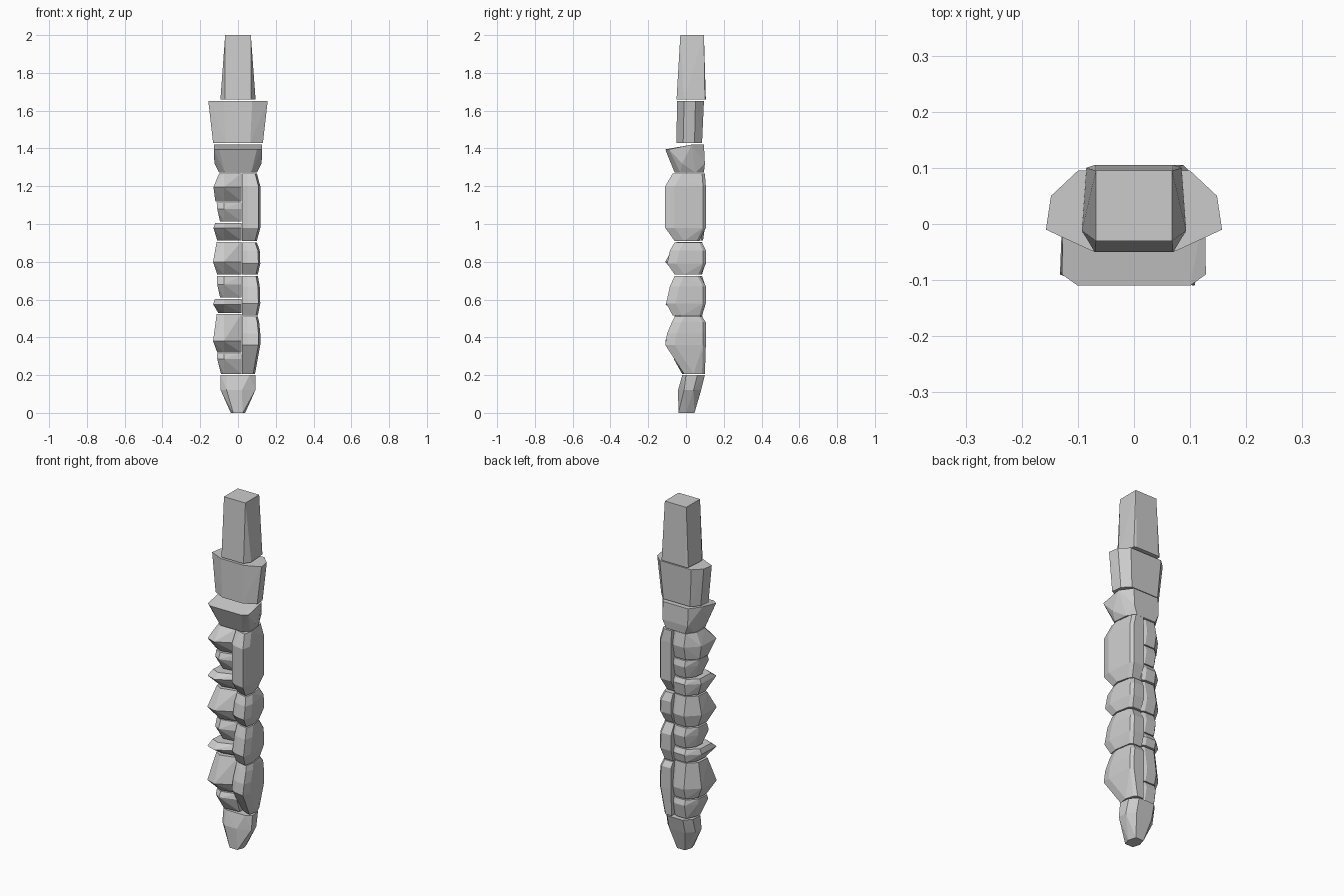
import bpy, bmesh


def hull(name, points):
    """Faceted solid: the convex hull of a few section points."""
    bm = bmesh.new()
    for p in points:
        bm.verts.new(p)
    res = bmesh.ops.convex_hull(bm, input=bm.verts)
    loose = [v for v in bm.verts if not v.link_faces]
    bmesh.ops.delete(bm, geom=loose, context='VERTS')
    bmesh.ops.dissolve_limit(bm, angle_limit=0.03, verts=bm.verts, edges=bm.edges)
    bmesh.ops.recalc_face_normals(bm, faces=bm.faces)
    me = bpy.data.meshes.new(name)
    bm.to_mesh(me)
    bm.free()
    ob = bpy.data.objects.new(name, me)
    bpy.context.collection.objects.link(ob)
    return ob


def mirrored(z, half):
    """Section symmetric about x = 0."""
    return [(s * x, y, z) for x, y in half for s in (1, -1)]


def column_ring(z, xr, yf, yb):
    """Section of a right-hand column block, front to back."""
    return [(0.02, yf + 0.025, z), (0.05, yf + 0.01, z), (xr - 0.01, yf, z),
            (xr, yf + 0.05, z), (xr - 0.015, yb - 0.015, z),
            (xr - 0.03, yb, z), (0.022, yb, z)]


def tooth_ring(z, xl, yf, yb):
    """Section of a left-hand tooth, leaning out to its front left corner."""
    return [(0.018, yf * 0.55, z), (-0.075, yf, z), (xl, yf + 0.02, z),
            (xl + 0.005, 0.04, z), (-0.06, yb, z), (0.0, yb, z), (0.018, yb - 0.01, z)]


# Tapered top block
hull("top_block",
     mirrored(1.66, [(0.07, -0.05), (0.093, -0.012), (0.085, 0.1), (0.07, 0.105)])
     + mirrored(2.0, [(0.068, -0.03), (0.068, 0.095)]))

# Wide shoulder block
hull("shoulder_block",
     mirrored(1.65, [(0.157, -0.01), (0.148, 0.05), (0.1, 0.095), (0.075, -0.048)])
     + mirrored(1.43, [(0.132, -0.015), (0.125, 0.045), (0.085, 0.085), (0.065, -0.05)]))

# Collar with overhanging front lip
hull("collar",
     mirrored(1.395, [(0.128, -0.09), (0.1, -0.11)])
     + mirrored(1.42, [(0.127, 0.03), (0.08, 0.095)])
     + mirrored(1.32, [(0.125, -0.02), (0.08, 0.1)])
     + mirrored(1.272, [(0.07, -0.06), (0.1, -0.03), (0.095, 0.05), (0.06, 0.095)]))

# Right-hand column blocks: z, outer x, front y, back y
columns = [
    [(0.91, 0.10, -0.06, 0.07), (0.98, 0.118, -0.11, 0.105),
     (1.2, 0.118, -0.11, 0.105), (1.268, 0.10, -0.07, 0.1)],
    [(0.733, 0.105, -0.06, 0.08), (0.79, 0.118, -0.1, 0.105),
     (0.86, 0.115, -0.085, 0.105), (0.903, 0.1, -0.06, 0.085)],
    [(0.515, 0.105, -0.07, 0.085), (0.58, 0.118, -0.105, 0.105),
     (0.67, 0.115, -0.085, 0.105), (0.726, 0.105, -0.06, 0.075)],
    [(0.206, 0.09, -0.01, 0.1), (0.36, 0.118, -0.11, 0.105),
     (0.42, 0.118, -0.1, 0.105), (0.48, 0.112, -0.075, 0.105), (0.51, 0.105, -0.06, 0.085)],
]
for i, rings in enumerate(columns):
    hull(f"column_block_{i + 1}", [p for r in rings for p in column_ring(*r)])

# Left-hand teeth: z, outer x, front y, back y
teeth = [
    [(1.12, -0.12, -0.05, 0.09), (1.195, -0.13, -0.11, 0.105), (1.268, -0.1, -0.05, 0.09)],
    [(1.012, -0.095, -0.03, 0.085), (1.08, -0.11, -0.07, 0.1), (1.114, -0.113, -0.055, 0.09)],
    [(0.913, -0.11, -0.04, 0.09), (0.98, -0.13, -0.11, 0.1), (1.006, -0.12, -0.075, 0.085)],
    [(0.733, -0.11, -0.055, 0.085), (0.8, -0.132, -0.11, 0.105), (0.906, -0.113, -0.05, 0.085)],
    [(0.61, -0.095, -0.03, 0.085), (0.68, -0.11, -0.07, 0.1), (0.726, -0.112, -0.05, 0.085)],
    [(0.53, -0.105, -0.04, 0.09), (0.575, -0.132, -0.11, 0.1), (0.604, -0.122, -0.075, 0.085)],
    [(0.32, -0.11, -0.05, 0.09), (0.38, -0.132, -0.11, 0.105), (0.524, -0.113, -0.055, 0.085)],
    [(0.206, -0.09, -0.02, 0.085), (0.285, -0.11, -0.065, 0.1), (0.314, -0.112, -0.05, 0.09)],
]
for i, rings in enumerate(teeth):
    hull(f"tooth_{i + 1}", [p for r in rings for p in tooth_ring(*r)])

# Pointed foot
hull("foot",
     mirrored(0.0, [(0.025, -0.04), (0.038, 0.0), (0.025, 0.045)])
     + mirrored(0.12, [(0.092, -0.01), (0.088, 0.04), (0.05, 0.08)]) + [(0.02, -0.042, 0.12)]
     + [(-0.06, -0.04, 0.12)]
     + mirrored(0.2, [(0.06, -0.02), (0.092, 0.0), (0.085, 0.06), (0.05, 0.1)]))
